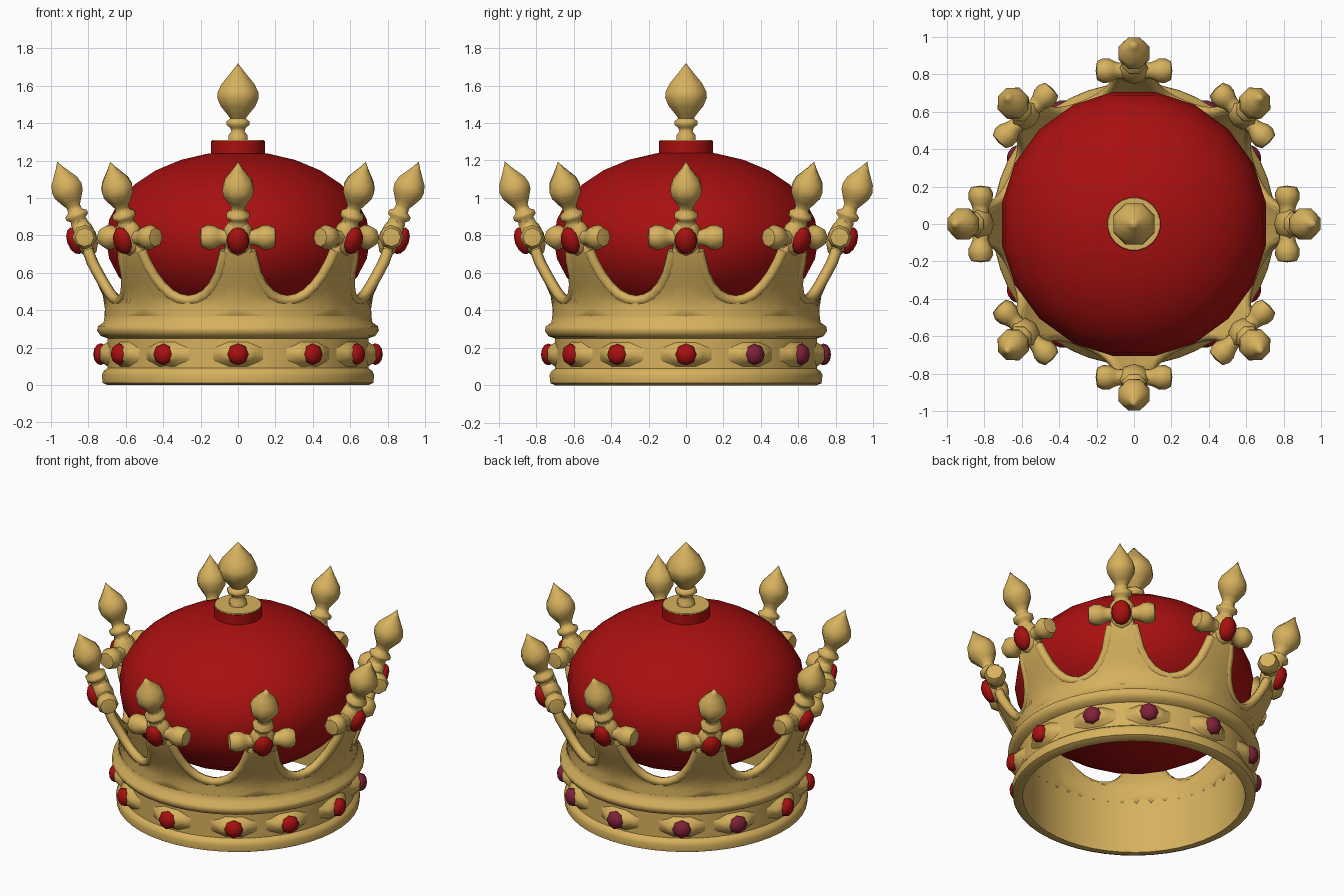
import bpy
import bmesh
from math import radians, sin, cos, pi
from mathutils import Matrix, Vector

if "Cube" in bpy.data.objects:
    bpy.data.objects.remove(bpy.data.objects["Cube"])


def material(name, rgb):
    m = bpy.data.materials.new(name)
    m.use_nodes = True
    m.diffuse_color = (*rgb, 1)
    m.node_tree.nodes["Principled BSDF"].inputs["Base Color"].default_value = (*rgb, 1)
    return m


GOLD = material("gold", (0.68, 0.44, 0.11))
RED = material("red_velvet", (0.40, 0.005, 0.005))
WINE = material("wine_gem", (0.22, 0.015, 0.04))


def place(name, mesh, matrix=Matrix()):
    obj = bpy.data.objects.new(name, mesh)
    bpy.context.collection.objects.link(obj)
    obj.matrix_world = matrix
    return obj


def finish(bm, name, mat, sharp=50):
    bmesh.ops.recalc_face_normals(bm, faces=bm.faces)
    mesh = bpy.data.meshes.new(name)
    bm.to_mesh(mesh)
    bm.free()
    mesh.materials.append(mat)
    for p in mesh.polygons:
        p.use_smooth = True
    mesh.set_sharp_from_angle(angle=radians(sharp))
    return mesh


def lathe(name, profile, sides, mat, closed=False, sharp=50):
    """Spin (radius, height) pairs around z, with a face flat to each axis."""
    bm = bmesh.new()
    rings = []
    for r, z in profile:
        count = sides if r > 0 else 1
        rings.append([bm.verts.new((r * cos((i + .5) * 2 * pi / sides),
                                    r * sin((i + .5) * 2 * pi / sides), z))
                      for i in range(count)])
    pairs = list(zip(rings, rings[1:]))
    if closed:
        pairs.append((rings[-1], rings[0]))
    for a, b in pairs:
        for i in range(sides):
            j = (i + 1) % sides
            quad = [a[i % len(a)], a[j % len(a)], b[j % len(b)], b[i % len(b)]]
            bm.faces.new(list(dict.fromkeys(quad)))
    return finish(bm, name, mat, sharp)


def ball(name, size, mat, u=8, v=6):
    bm = bmesh.new()
    bmesh.ops.create_uvsphere(bm, u_segments=u, v_segments=v, radius=1)
    bmesh.ops.scale(bm, vec=size, verts=bm.verts)
    return finish(bm, name, mat, 80)


def around(deg):
    return Matrix.Rotation(radians(deg), 4, 'Z')


# Lower band with its two mouldings
band = [(.665, 0), (.70, 0), (.725, .012), (.73, .055), (.72, .075), (.70, .09),
        (.70, .25), (.735, .262), (.755, .29), (.75, .315), (.72, .335),
        (.715, .37), (.665, .37)]
place("band", lathe("band", band, 48, GOLD, closed=True))

# Scalloped upper band that flares into eight points
FLARE = [(.34, .715), (.45, .71), (.55, .755), (.66, .81), (.80, .855)]
EDGE = [(0, .82), (3, .80), (5, .72), (6.2, .66), (7.8, .59), (10.5, .53),
        (14, .485), (18, .46), (22.5, .45)]


def flare(z):
    for (z0, r0), (z1, r1) in zip(FLARE, FLARE[1:]):
        if z <= z1:
            return r0 + (r1 - r0) * (z - z0) / (z1 - z0)
    return FLARE[-1][1]


def on_crown(deg, z, inset=0):
    r = flare(z) - inset
    return Vector((r * sin(radians(deg)), -r * cos(radians(deg)), z))


SECTOR = EDGE + [(45 - d, z) for d, z in EDGE[-2:0:-1]]
ROWS = 7
bm = bmesh.new()
grid = []
for k in range(8):
    for i, (deg, top) in enumerate(SECTOR):
        base = 45 * i / len(SECTOR)
        column = []
        for row in range(ROWS + 1):
            t = row / ROWS
            column.append(bm.verts.new(on_crown(45 * k + base + (deg - base) * t,
                                                .34 + (top - .34) * t)))
        grid.append(column)
for a, b in zip(grid, grid[1:] + grid[:1]):
    for row in range(ROWS):
        bm.faces.new((a[row], b[row], b[row + 1], a[row + 1]))
upper = place("scalloped_band", finish(bm, "scalloped_band", GOLD))
solid = upper.modifiers.new("thickness", 'SOLIDIFY')
solid.thickness = .05
solid.offset = -1

# Rounded rim following each scallop
curve = bpy.data.curves.new("scallop_rim", 'CURVE')
curve.dimensions = '3D'
curve.bevel_depth = .03
curve.bevel_resolution = 1
curve.materials.append(GOLD)
for k in range(8):
    path = [on_crown(45 * k + d, z, .024) for d, z in SECTOR[2:-1]]
    spline = curve.splines.new('POLY')
    spline.points.add(len(path) - 1)
    for p, co in zip(spline.points, path):
        p.co = (*co, 1)
        p.radius = 1
    spline.use_smooth = True
place("scallop_rim", curve)

# Parts shared by the eight points: cross arms, boss, gem and finial
arm = lathe("cross_arm", [(0, 0), (.055, 0), (.042, .08), (.05, .105), (.064, .13),
                          (.066, .165), (.05, .198), (0, .205)], 8, GOLD)
boss = ball("cross_boss", (.085, .065, .11), GOLD)
point_gem = ball("point_gem", (.06, .042, .075), RED)
finial = lathe("point_finial", [(.05, .03), (.05, .085), (.045, .10), (.066, .115),
                                (.066, .135), (.042, .15), (.04, .175), (.06, .205),
                                (.085, .245), (.09, .28), (.078, .32), (.048, .36),
                                (.022, .395), (0, .43)], 8, GOLD, sharp=70)
for k in range(8):
    frame = (around(45 * k) @ Matrix.Translation((0, -.82, .79))
             @ Matrix.Rotation(radians(20), 4, 'X'))
    place(f"cross_boss_{k}", boss, frame)
    place(f"point_gem_{k}", point_gem, frame @ Matrix.Translation((0, -.055, 0)))
    place(f"point_finial_{k}", finial, frame)
    for side in (-1, 1):
        place(f"cross_arm_{k}_{'left' if side > 0 else 'right'}", arm,
              frame @ Matrix.Rotation(side * pi / 2, 4, 'Y'))

# Twelve band gems on raised bezels
bezel = lathe("bezel", [(.135, -.02), (.085, .022), (.066, .038), (0, .04)], 8, GOLD, sharp=70)
front_gem = ball("band_gem", (.058, .058, .04), RED)
back_gem = ball("band_gem_back", (.058, .058, .04), WINE)
squash = Matrix.Diagonal((1.15, .62, 1, 1))
for n, deg in enumerate((0, 33, 60, 90, 120, 147, 180, 213, 240, 270, 300, 327)):
    frame = (around(deg) @ Matrix.Translation((0, -.70, .165))
             @ Matrix.Rotation(pi / 2, 4, 'X'))
    place(f"bezel_{n}", bezel, frame @ squash)
    gem = back_gem if 90 < deg < 270 else front_gem
    place(f"band_gem_{n}", gem, frame @ Matrix.Translation((0, 0, .034)))

# Velvet cushion with its button
steps = 14
dome = [(.715 * sin(pi * i / steps), .78 - .47 * cos(pi * i / steps))
        for i in range(1, steps)]
place("cushion", lathe("cushion", [(0, .31)] + dome + [(0, 1.25)], 20, RED))
place("button", lathe("button", [(.145, 1.20), (.145, 1.305), (0, 1.305)], 20, RED))
place("button_plate", lathe("button_plate", [(.143, 1.304), (.14, 1.31), (0, 1.31)], 20, GOLD))

# Large top finial
top = [(.055, 1.30), (.055, 1.335), (.038, 1.355), (.045, 1.375), (.066, 1.39),
       (.066, 1.41), (.045, 1.425), (.06, 1.445), (.10, 1.49), (.12, 1.535),
       (.118, 1.565), (.095, 1.61), (.055, 1.655), (.025, 1.69), (0, 1.72)]
place("top_finial", lathe("top_finial", top, 8, GOLD, sharp=70))
